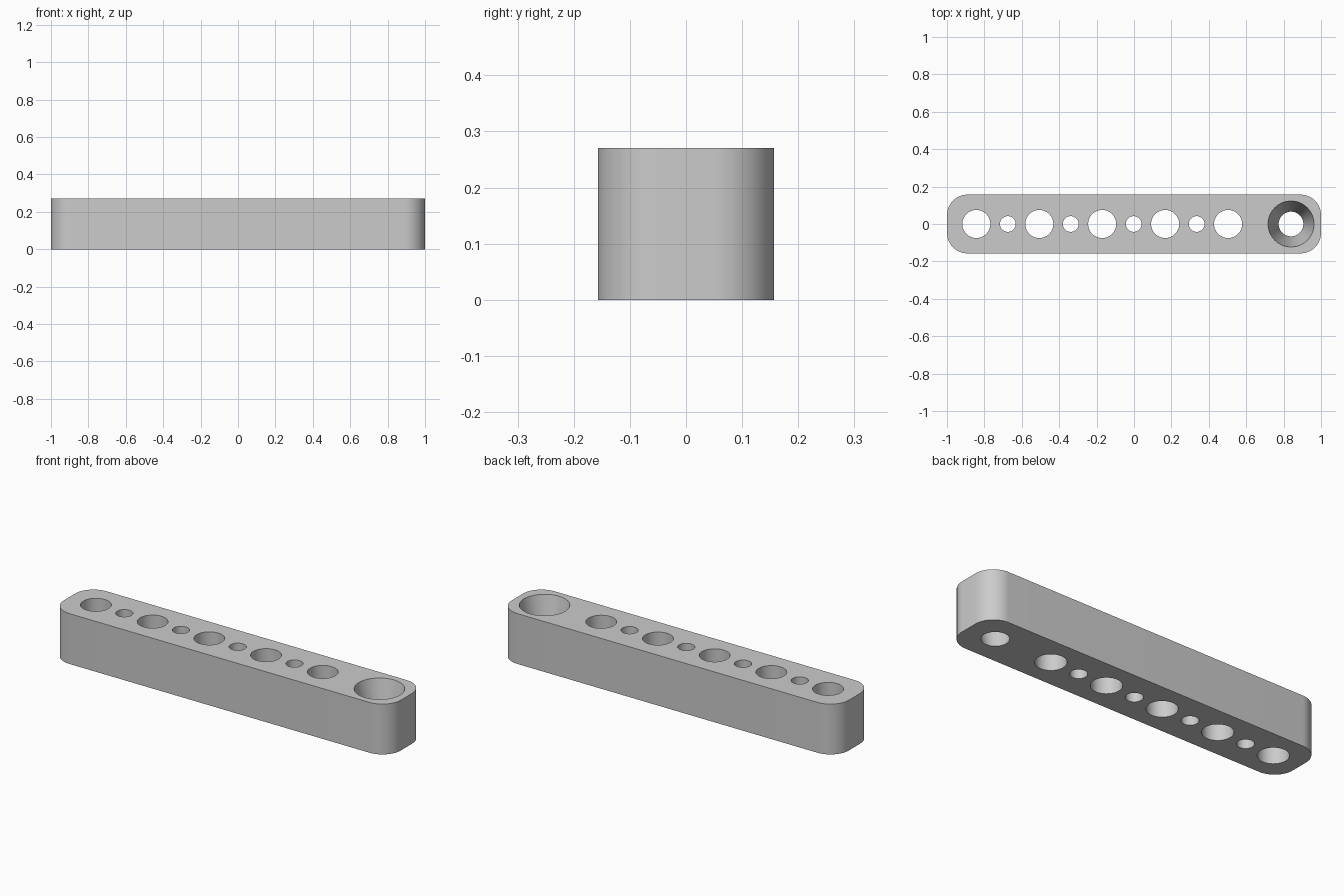
import bpy
import bmesh
from math import cos, sin, pi
from mathutils import Matrix

cube = bpy.data.objects.get("Cube")
if cube:
    bpy.data.objects.remove(cube, do_unlink=True)

HALF_X, HALF_Y, HEIGHT, CORNER = 1.0, 0.157, 0.27, 0.11
PITCH, FIRST = 0.3365, -0.843
OVER = 0.02  # how far the cutters stick out

grey = bpy.data.materials.new("light_grey")
grey.use_nodes = True
color = (0.6, 0.6, 0.6, 1)
grey.diffuse_color = color
grey.node_tree.nodes["Principled BSDF"].inputs["Base Color"].default_value = color


def make_object(name, bm):
    bmesh.ops.recalc_face_normals(bm, faces=bm.faces)
    mesh = bpy.data.meshes.new(name)
    bm.to_mesh(mesh)
    bm.free()
    mesh.materials.append(grey)
    obj = bpy.data.objects.new(name, mesh)
    bpy.context.collection.objects.link(obj)
    return obj


# Bar with rounded vertical corners
bm = bmesh.new()
steps = 16
outline = []
for quarter, (sx, sy) in enumerate([(1, 1), (-1, 1), (-1, -1), (1, -1)]):
    for i in range(steps + 1):
        a = (quarter + i / steps) * pi / 2
        outline.append(bm.verts.new((sx * (HALF_X - CORNER) + CORNER * cos(a),
                                     sy * (HALF_Y - CORNER) + CORNER * sin(a), 0)))
base = bm.faces.new(outline)
top = bmesh.ops.extrude_face_region(bm, geom=[base])["geom"]
bmesh.ops.translate(bm, vec=(0, 0, HEIGHT),
                    verts=[v for v in top if isinstance(v, bmesh.types.BMVert)])
bar = make_object("drilled_bar", bm)

# Cutters: large and small through holes, and one tapered hole
bm = bmesh.new()


def add_cutter(x, r_bottom, r_top):
    extra = (r_top - r_bottom) / HEIGHT * OVER
    bmesh.ops.create_cone(bm, cap_ends=True, segments=64,
                          radius1=r_bottom - extra, radius2=r_top + extra,
                          depth=HEIGHT + 2 * OVER,
                          matrix=Matrix.Translation((x, 0, HEIGHT / 2)))


for i in range(5):
    add_cutter(FIRST + i * PITCH, 0.075, 0.075)
for i in range(4):
    add_cutter(FIRST + (i + 0.5) * PITCH, 0.042, 0.042)
add_cutter(FIRST + 5 * PITCH, 0.066, 0.123)
cutter = make_object("hole_cutter", bm)
cutter.hide_render = True

# Drill the bar, then drop the cutter
drill = bar.modifiers.new("drill", "BOOLEAN")
drill.operation = "DIFFERENCE"
drill.solver = "EXACT"
drill.object = cutter
bpy.ops.object.select_all(action="DESELECT")
bpy.context.view_layer.objects.active = bar
bar.select_set(True)
bpy.ops.object.modifier_apply(modifier=drill.name)
bpy.data.objects.remove(cutter, do_unlink=True)
bpy.ops.object.shade_smooth_by_angle(angle=pi / 6)
